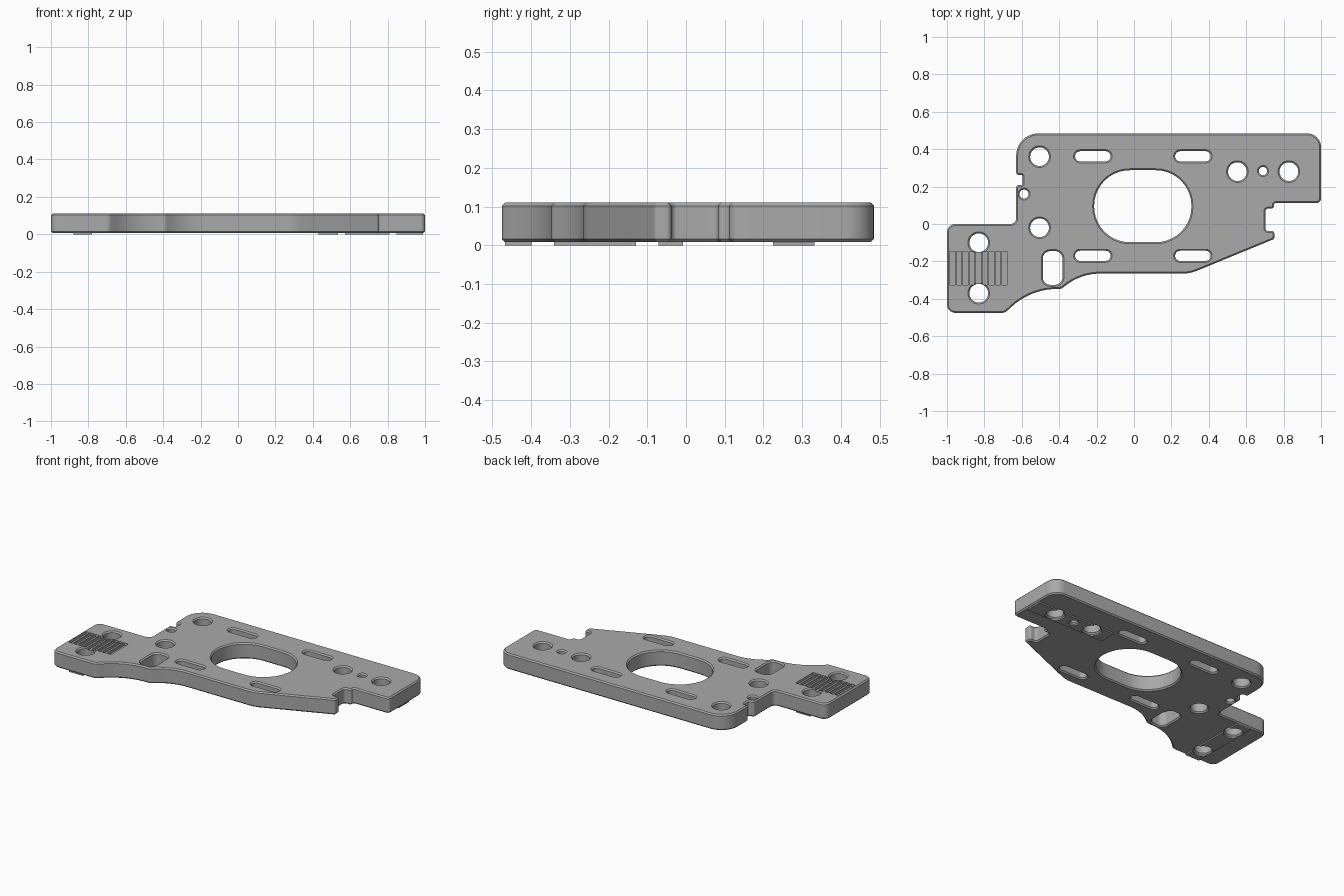
import bpy, bmesh, math
from mathutils import Vector, Matrix

if "Cube" in bpy.data.objects:
    bpy.data.objects.remove(bpy.data.objects["Cube"])

BOTTOM, TOP, CHAMFER = 0.008, 0.11, 0.008

grey = bpy.data.materials.new("plate_grey")
grey.use_nodes = True
COLOUR = (0.4, 0.4, 0.4, 1)
grey.diffuse_color = COLOUR
grey.node_tree.nodes["Principled BSDF"].inputs["Base Color"].default_value = COLOUR


def rounded(corners, steps=10):
    """Replace every (x, y, radius) corner by a tangent arc."""
    path = []
    for i, (x, y, r) in enumerate(corners):
        p = Vector((x, y))
        a = (Vector(corners[i - 1][:2]) - p).normalized()
        b = (Vector(corners[(i + 1) % len(corners)][:2]) - p).normalized()
        half = a.angle(b) / 2
        centre = p + (a + b).normalized() * (r / math.sin(half))
        start = p + a * (r / math.tan(half)) - centre
        sweep = start.angle_signed(p + b * (r / math.tan(half)) - centre)
        for k in range(steps + 1):
            arm = start.copy()
            arm.rotate(Matrix.Rotation(-sweep * k / steps, 2))
            path.append(centre + arm)
    return path


def slot(x, y, w, h, r):
    w, h = w / 2, h / 2
    return rounded([(x - w, y - h, r), (x + w, y - h, r), (x + w, y + h, r), (x - w, y + h, r)])


def circle(x, y, r, n=40):
    return [Vector((x + r * math.cos(k * math.tau / n), y + r * math.sin(k * math.tau / n)))
            for k in range(n)]


def link(name, data):
    obj = bpy.data.objects.new(name, data)
    bpy.context.scene.collection.objects.link(obj)
    return obj


def evaluated_mesh(obj):
    bpy.context.view_layer.update()
    deps = bpy.context.evaluated_depsgraph_get()
    return bpy.data.meshes.new_from_object(obj.evaluated_get(deps))


def box_mesh(name, boxes):
    """Boxes given as x0, x1, y0, y1, z0, z1."""
    bm = bmesh.new()
    for x0, x1, y0, y1, z0, z1 in boxes:
        place = Matrix.Translation(((x0 + x1) / 2, (y0 + y1) / 2, (z0 + z1) / 2))
        size = Matrix.Diagonal((x1 - x0, y1 - y0, z1 - z0, 1))
        bmesh.ops.create_cube(bm, size=1, matrix=place @ size)
    mesh = bpy.data.meshes.new(name)
    bm.to_mesh(mesh)
    bm.free()
    return mesh


def cut(obj, cutter):
    mod = obj.modifiers.new("cut", 'BOOLEAN')
    mod.object = cutter
    mod.solver = 'EXACT'
    mesh = evaluated_mesh(obj)
    obj.modifiers.clear()
    obj.data = mesh
    bpy.data.objects.remove(cutter)


def finish(obj):
    obj.data.materials.clear()
    obj.data.materials.append(grey)
    bpy.ops.object.select_all(action='DESELECT')
    bpy.context.view_layer.objects.active = obj
    obj.select_set(True)
    bpy.ops.object.shade_smooth_by_angle(angle=math.radians(30))


# Outline of the plate, clockwise from the back right corner
outline = rounded([
    (-0.63, 0.485, 0.12), (1, 0.485, 0.075), (1, 0.112, 0.025),
    (0.748, 0.112, 0.012), (0.748, 0.083, 0.012), (0.703, 0.083, 0.015),
    (0.703, -0.038, 0.015), (0.75, -0.038, 0.012), (0.75, -0.08, 0.012),
    (0.3, -0.265, 0.2), (-0.28, -0.265, 0.3), (-0.39, -0.347, 0.03),
    (-0.55, -0.347, 0.36), (-0.69, -0.475, 0.04), (-1, -0.475, 0.045),
    (-1, 0, 0.045), (-0.63, 0, 0.03), (-0.63, 0.208, 0.015),
    (-0.595, 0.208, 0.01), (-0.595, 0.262, 0.01), (-0.63, 0.262, 0.015)])

# Openings: large window, four slots, rounded pocket and round holes
openings = [slot(0.047, 0.095, 0.52, 0.385, 0.19), slot(-0.435, -0.235, 0.105, 0.18, 0.04)]
openings += [slot(x, y, 0.19, 0.054, 0.0265) for x in (-0.22, 0.315) for y in (-0.17, 0.362)]
holes = [(-0.505, 0.36, 0.05), (-0.505, -0.02, 0.05), (-0.83, -0.1, 0.05), (-0.83, -0.37, 0.05),
         (0.553, 0.28, 0.05), (0.828, 0.28, 0.05), (0.69, 0.283, 0.022), (-0.588, 0.16, 0.024)]
openings += [circle(*h) for h in holes]

# Chamfered plate from a filled curve
curve = bpy.data.curves.new("plate_curve", 'CURVE')
curve.dimensions = '2D'
curve.fill_mode = 'BOTH'
curve.extrude = (TOP - BOTTOM) / 2 - CHAMFER
curve.bevel_depth = CHAMFER
curve.bevel_resolution = 0
curve.offset = -CHAMFER
for loop in [outline] + openings:
    spline = curve.splines.new('POLY')
    spline.points.add(len(loop) - 1)
    for point, co in zip(spline.points, loop):
        point.co = (co.x, co.y, 0, 1)
    spline.use_cyclic_u = True
curve_obj = link("plate_curve", curve)
mesh = evaluated_mesh(curve_obj)
bpy.data.objects.remove(curve_obj)
bm = bmesh.new()
bm.from_mesh(mesh)
bmesh.ops.remove_doubles(bm, verts=bm.verts, dist=0.0002)
bmesh.ops.translate(bm, verts=bm.verts, vec=(0, 0, (TOP + BOTTOM) / 2))
bmesh.ops.recalc_face_normals(bm, faces=bm.faces)
bm.to_mesh(mesh)
bm.free()
plate = link("plate", mesh)

# Row of belt tooth grooves in the top
grooves = [(-0.983 + i * 0.0345, -0.956 + i * 0.0345, -0.325, -0.147, TOP - 0.015, TOP + 0.02)
           for i in range(9)]
cut(plate, link("groove_cutter", box_mesh("grooves", grooves)))
finish(plate)

# Thin raised pads underneath, pierced by the bolt holes
pads = {"left_pad": (0.43, 0.99, 0.225, 0.332, 0, BOTTOM + 0.001),
        "right_pad": (-0.88, -0.78, -0.468, -0.008, 0, BOTTOM + 0.001)}
for name, box in pads.items():
    pad = link(name, box_mesh(name, [box]))
    bm = bmesh.new()
    for x, y, r in holes:
        bmesh.ops.create_cone(bm, cap_ends=True, segments=40, radius1=r + CHAMFER, radius2=r + CHAMFER,
                              depth=0.1, matrix=Matrix.Translation((x, y, 0)))
    mesh = bpy.data.meshes.new("hole_cutter")
    bm.to_mesh(mesh)
    bm.free()
    cut(pad, link("hole_cutter", mesh))
    finish(pad)
